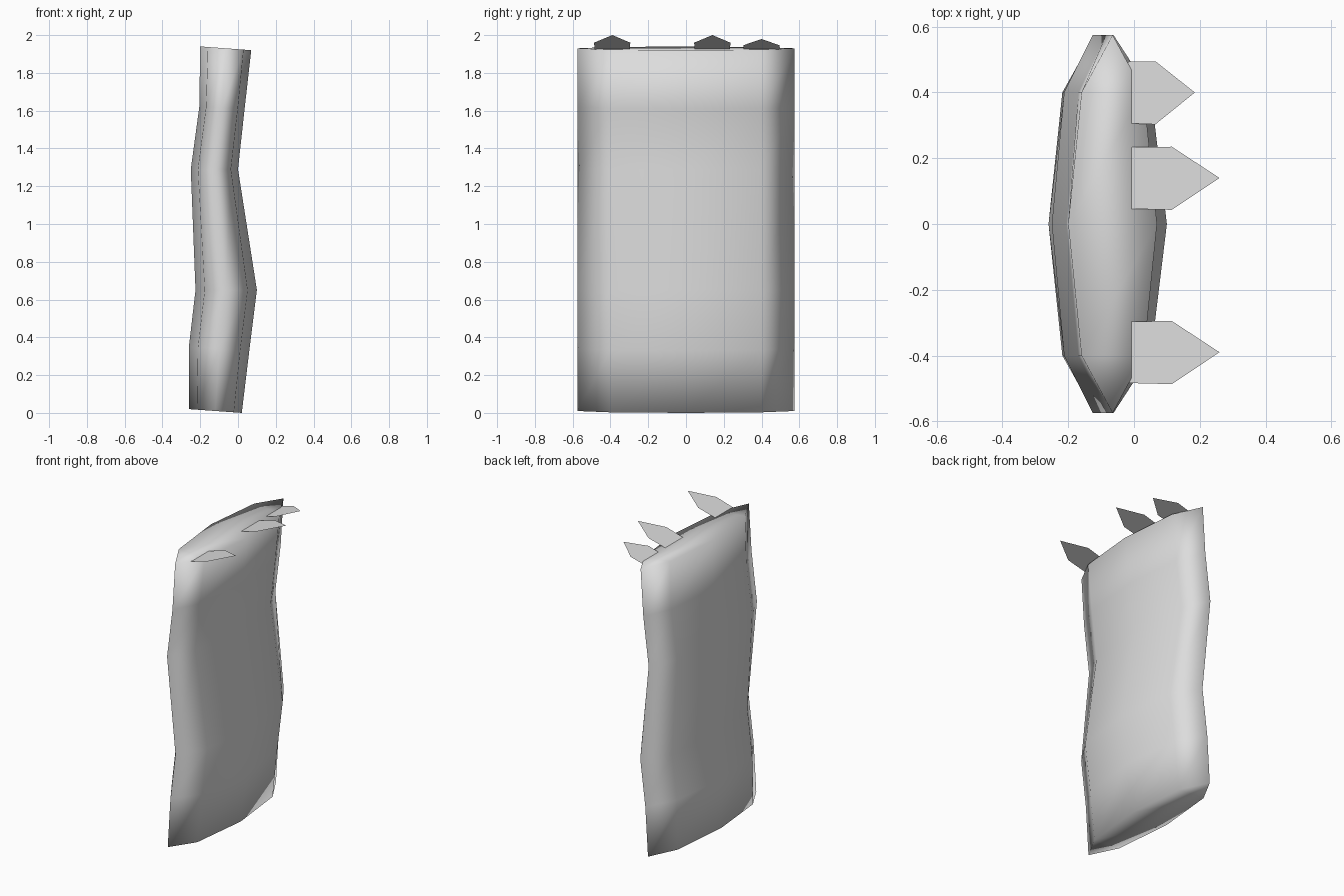
import bpy

cube = bpy.data.objects.get("Cube")
if cube:
    bpy.data.objects.remove(cube)

grey = bpy.data.materials.new("pale grey")
grey.use_nodes = True
colour = (0.72, 0.72, 0.72, 1)
grey.diffuse_color = colour
bsdf = next(n for n in grey.node_tree.nodes if n.type == "BSDF_PRINCIPLED")
bsdf.inputs["Base Color"].default_value = colour


def add_mesh(name, verts, faces, smooth):
    mesh = bpy.data.meshes.new(name)
    mesh.from_pydata(verts, [], faces)
    mesh.materials.append(grey)
    mesh.polygons.foreach_set("use_smooth", [smooth] * len(faces))
    mesh.update()
    obj = bpy.data.objects.new(name, mesh)
    bpy.context.collection.objects.link(obj)
    return obj


# Wavy padded slab: each level gives left x, left z, right x, right z
levels = [
    (-0.26, 0.02, 0.02, 0.0),
    (-0.26, 0.35, 0.06, 0.33),
    (-0.225, 0.65, 0.10, 0.65),
    (-0.25, 1.29, 0.0, 1.29),
    (-0.205, 1.62, 0.035, 1.61),
    (-0.20, 1.94, 0.07, 1.92),
]
# Lens-shaped section: y and sideways bulge, counter-clockwise from above
section = [(-0.575, 0), (-0.4, 0.7), (0, 1), (0.4, 0.7),
           (0.575, 0), (0.4, -0.7), (0, -1), (-0.4, -0.7)]
count = len(section)

verts = []
for left_x, left_z, right_x, right_z in levels:
    for y, bulge in section:
        t = (bulge + 1) / 2
        verts.append((left_x + (right_x - left_x) * t, y,
                      left_z + (right_z - left_z) * t))

faces = []
for level in range(len(levels) - 1):
    low, high = level * count, (level + 1) * count
    for i in range(count):
        j = (i + 1) % count
        faces.append((low + i, low + j, high + j, high + i))

# Caps are strips across the slab
top = (len(levels) - 1) * count
strips = [(0, 1, 7), (7, 1, 2, 6), (6, 2, 3, 5), (5, 3, 4)]
for strip in strips:
    faces.append([top + i for i in strip])
    faces.append([i for i in reversed(strip)])
add_mesh("padded_slab", verts, faces, True)


# Thin pointed tabs rising outwards from the top
def add_tab(name, y, shoulder_x, tip_x):
    outline = [(-0.04, y - 0.093), (shoulder_x, y - 0.097), (tip_x, y),
               (shoulder_x, y + 0.095), (-0.04, y + 0.093)]
    points = [(px, py, 1.917 + 0.277 * (px + 0.04)) for px, py in outline]
    add_mesh(name, points, [range(len(points))], False)


add_tab("back_tab", 0.40, 0.065, 0.185)
add_tab("middle_tab", 0.14, 0.115, 0.26)
add_tab("front_tab", -0.39, 0.115, 0.26)
